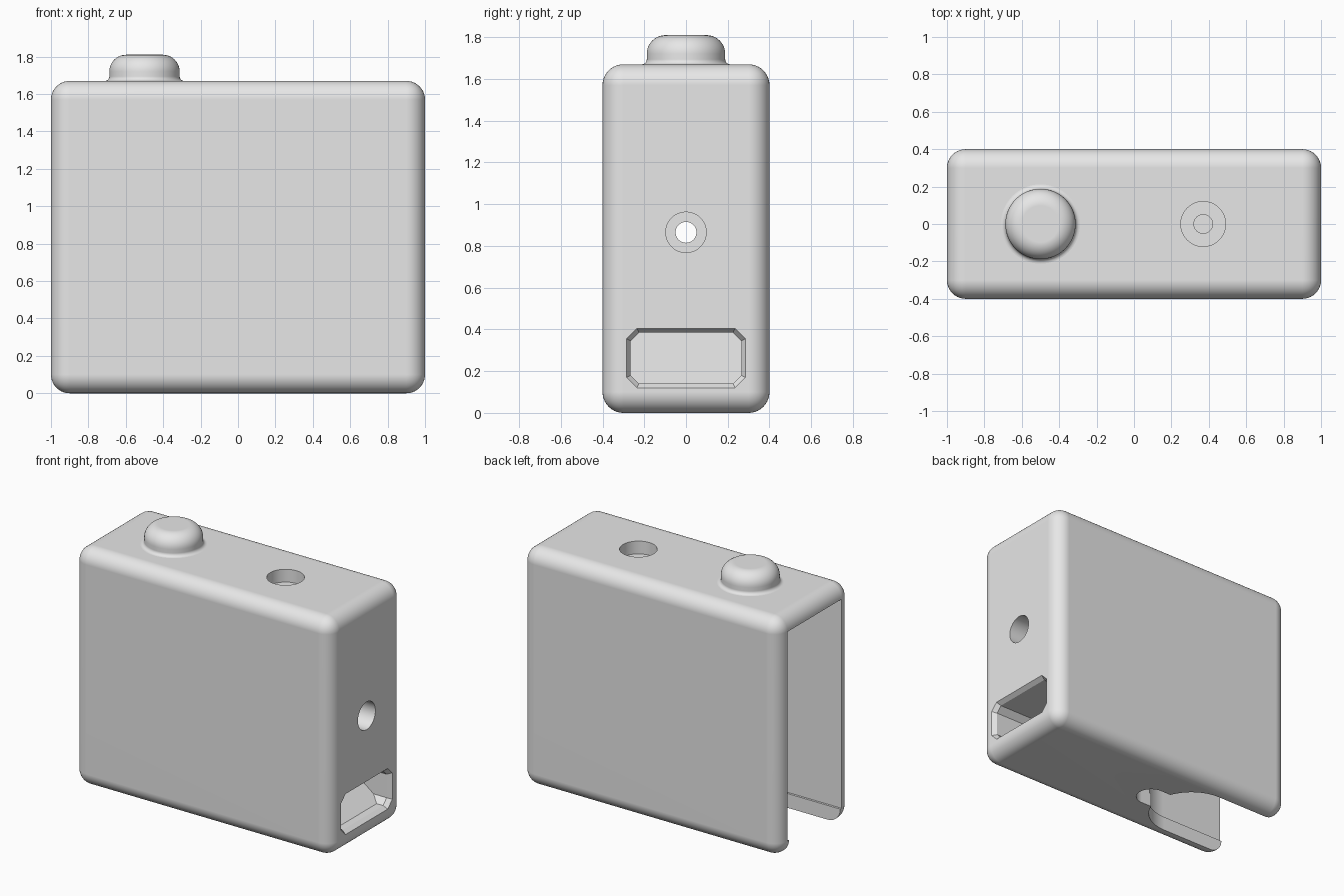
import bpy, bmesh, math
from mathutils import Matrix, Vector

cube = bpy.data.objects.get("Cube")
if cube:
    bpy.data.objects.remove(cube, do_unlink=True)

grey = bpy.data.materials.new("plain_grey")
grey.use_nodes = True
grey.diffuse_color = (0.8, 0.8, 0.8, 1)
grey.node_tree.nodes["Principled BSDF"].inputs["Base Color"].default_value = (0.8, 0.8, 0.8, 1)

TOP = 1.67
EDGE = 0.1


def make_object(name, bm):
    bmesh.ops.recalc_face_normals(bm, faces=bm.faces)
    mesh = bpy.data.meshes.new(name)
    bm.to_mesh(mesh)
    bm.free()
    mesh.materials.append(grey)
    obj = bpy.data.objects.new(name, mesh)
    bpy.context.collection.objects.link(obj)
    return obj


def loft(name, rings):
    """Skin equal-length closed rings and cap both ends."""
    bm = bmesh.new()
    loops = [[bm.verts.new(p) for p in ring] for ring in rings]
    n = len(loops[0])
    for a, b in zip(loops, loops[1:]):
        for i in range(n):
            j = (i + 1) % n
            bm.faces.new((a[i], a[j], b[j], b[i]))
    bm.faces.new(loops[0])
    bm.faces.new(loops[-1])
    return make_object(name, bm)


def circle(radius, steps=48):
    return [(radius * math.cos(2 * math.pi * i / steps),
             radius * math.sin(2 * math.pi * i / steps)) for i in range(steps)]


def slot(name, centre_x, radius, end_x, z0, z1):
    """Upright slot with a round end toward +x."""
    arc = [math.pi * (i / 32 - 0.5) for i in range(33)]
    outline = [(centre_x + radius * math.cos(a), radius * math.sin(a)) for a in arc]
    outline += [(end_x, radius), (end_x, -radius)]
    return loft(name, [[(x, y, z) for x, y in outline] for z in (z0, z1)])


def drill_x(name, radius, x0, x1, z):
    return loft(name, [[(x, a, z + b) for a, b in circle(radius)] for x in (x0, x1)])


def drill_z(name, radius, x, z0, z1):
    return loft(name, [[(x + a, b, z) for a, b in circle(radius)] for z in (z0, z1)])


def octagon(half_y, half_z, cut):
    y, z = half_y, half_z
    return [(y, z - cut), (y - cut, z), (cut - y, z), (-y, z - cut),
            (-y, cut - z), (cut - y, -z), (y - cut, -z), (y, cut - z)]


# Rounded case
bm = bmesh.new()
bmesh.ops.create_cube(bm, size=1, matrix=Matrix.Translation((0, 0, TOP / 2))
                      @ Matrix.Diagonal((2, 0.8, TOP, 1)))
bmesh.ops.bevel(bm, geom=bm.edges[:], offset=EDGE, segments=10, profile=0.5, affect='EDGES')
case = make_object("case", bm)

# Side port: chamfered mouth with a sloping floor inside
port_z = 0.2625
mouth, throat = octagon(0.285, 0.1425, 0.05), octagon(0.265, 0.1225, 0.04)
port = loft("port_cutter", [
    [(1.02, y, port_z + z) for y, z in mouth],
    [(1.0, y, port_z + z) for y, z in mouth],
    [(0.97, y, port_z + z) for y, z in throat],
    [(0.92 - 1.3 * (z + 0.1225), y, port_z + z) for y, z in throat]])

# Pocket open to the side and floor, with stepped drill holes
cutters = [
    slot("pocket_cutter", -0.5, 0.3, -1.2, 0.1, TOP - 0.1),
    slot("floor_cutter", -0.5, 0.285, -1.2, -0.1, 0.15),
    slot("notch_cutter", -0.15, 0.1, -0.4, -0.1, 0.6),
    drill_x("side_hole_cutter", 0.097, 0.7, 1.1, 0.865),
    drill_x("side_bore_cutter", 0.05, -0.4, 0.8, 0.865),
    drill_z("top_hole_cutter", 0.12, 0.37, TOP - 0.09, TOP + 0.1),
    drill_z("top_bore_cutter", 0.05, 0.37, 1.2, TOP - 0.05),
    port]

for cutter in cutters:
    cutter.hide_render = True
    mod = case.modifiers.new(cutter.name, 'BOOLEAN')
    mod.operation = 'DIFFERENCE'
    mod.solver = 'EXACT'
    mod.object = cutter
    bpy.context.view_layer.objects.active = case
    bpy.ops.object.modifier_apply(modifier=mod.name)
    bpy.data.objects.remove(cutter, do_unlink=True)

# Domed button with a flared foot
profile = []
for i in range(7):
    a = math.pi / 2 * i / 6
    profile.append((0.212 - 0.024 * math.sin(a), TOP + 0.024 * (1 - math.cos(a))))
for i in range(11):
    a = math.pi / 2 * i / 10
    profile.append((0.098 + 0.09 * math.cos(a), 1.72 + 0.09 * math.sin(a)))
button = loft("button", [[(x - 0.5, y, z) for x, y in circle(r, 64)]
                         for r, z in [(0.212, TOP - 0.02)] + profile])

# Smooth curves, crisp edges
for obj in (case, button):
    bpy.ops.object.select_all(action='DESELECT')
    obj.select_set(True)
    bpy.context.view_layer.objects.active = obj
    bpy.ops.object.shade_smooth_by_angle(angle=math.radians(30))
    normals = obj.modifiers.new("clean_normals", 'WEIGHTED_NORMAL')
    normals.keep_sharp = True
